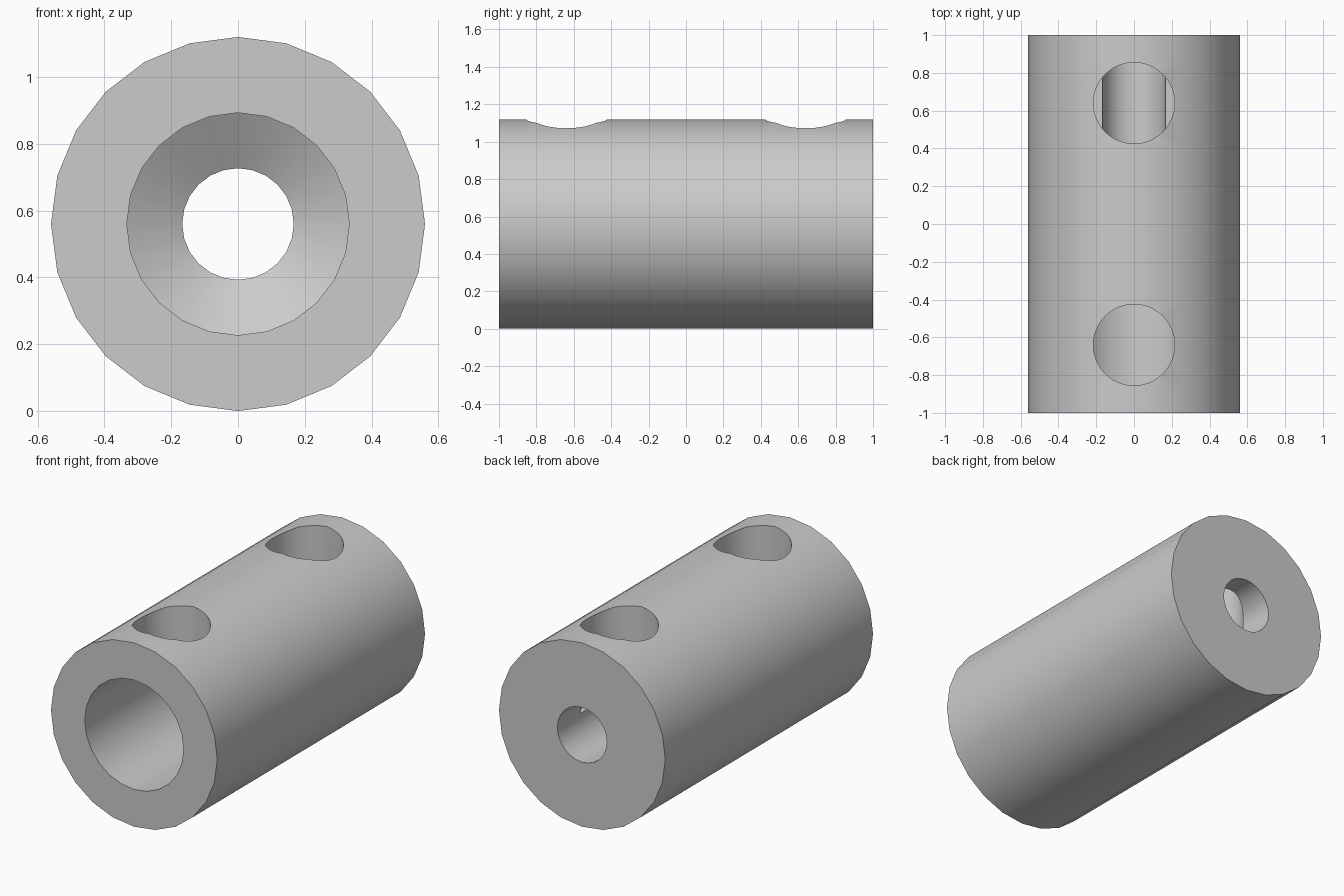
import bpy
import bmesh
from math import pi, sin, cos, radians

cube = bpy.data.objects.get("Cube")
if cube:
    bpy.data.objects.remove(cube, do_unlink=True)

SIDES = 24
OUTER, WIDE, NARROW = 0.56, 0.333, 0.167   # body and bore radii
HOLE_R, HOLE_Y = 0.215, 0.64               # set-screw holes
AXIS_Z = OUTER

# Plain metal colour
grey = bpy.data.materials.new("grey metal")
grey.use_nodes = True
colour = (0.6, 0.6, 0.6, 1.0)
grey.diffuse_color = colour
grey.node_tree.nodes["Principled BSDF"].inputs["Base Color"].default_value = colour


def add_object(name, bm):
    bmesh.ops.recalc_face_normals(bm, faces=bm.faces)
    mesh = bpy.data.meshes.new(name)
    bm.to_mesh(mesh)
    bm.free()
    mesh.materials.append(grey)
    obj = bpy.data.objects.new(name, mesh)
    bpy.context.collection.objects.link(obj)
    return obj


# Closed profile (radius, y) swept around the long axis;
# extra rings keep the shading even beside the holes
near, far = HOLE_Y - HOLE_R - 0.01, HOLE_Y + HOLE_R + 0.01
profile = [(OUTER, y) for y in (-1, -far, -near, near, far, 1)]
profile += [(NARROW, y) for y in (1, far, near, 0.1)]
profile += [(WIDE, y) for y in (0, -near, -far, -1)]

bm = bmesh.new()
rings = []
for i in range(SIDES):
    a = 2 * pi * i / SIDES
    rings.append([bm.verts.new((r * sin(a), y, AXIS_Z + r * cos(a))) for r, y in profile])
for i, ring in enumerate(rings):
    following = rings[(i + 1) % SIDES]
    for j in range(len(profile)):
        k = (j + 1) % len(profile)
        bm.faces.new((ring[j], ring[k], following[k], following[j]))
coupling = add_object("coupling_sleeve", bm)

# Set-screw holes, drilled from the top down to the axis
for label, y in (("front", -HOLE_Y), ("back", HOLE_Y)):
    bm = bmesh.new()
    bmesh.ops.create_cone(bm, cap_ends=True, segments=48, radius1=HOLE_R,
                          radius2=HOLE_R, depth=1)
    bmesh.ops.translate(bm, verts=bm.verts, vec=(0, y, AXIS_Z + 0.5))
    cutter = add_object(label + "_hole_cutter", bm)
    cutter.hide_render = True
    cutter.hide_set(True)
    cut = coupling.modifiers.new(label + " hole", "BOOLEAN")
    cut.operation = "DIFFERENCE"
    cut.solver = "EXACT"
    cut.object = cutter

# Bake the holes, then remove the cutters
bpy.context.view_layer.update()
depsgraph = bpy.context.evaluated_depsgraph_get()
drilled = bpy.data.meshes.new_from_object(coupling.evaluated_get(depsgraph))
coupling.modifiers.clear()
coupling.data = drilled
for label in ("front", "back"):
    bpy.data.objects.remove(bpy.data.objects[label + "_hole_cutter"], do_unlink=True)

# Smooth walls with crisp rims
bpy.ops.object.select_all(action="DESELECT")
coupling.select_set(True)
bpy.context.view_layer.objects.active = coupling
bpy.ops.object.shade_smooth_by_angle(angle=radians(28))
